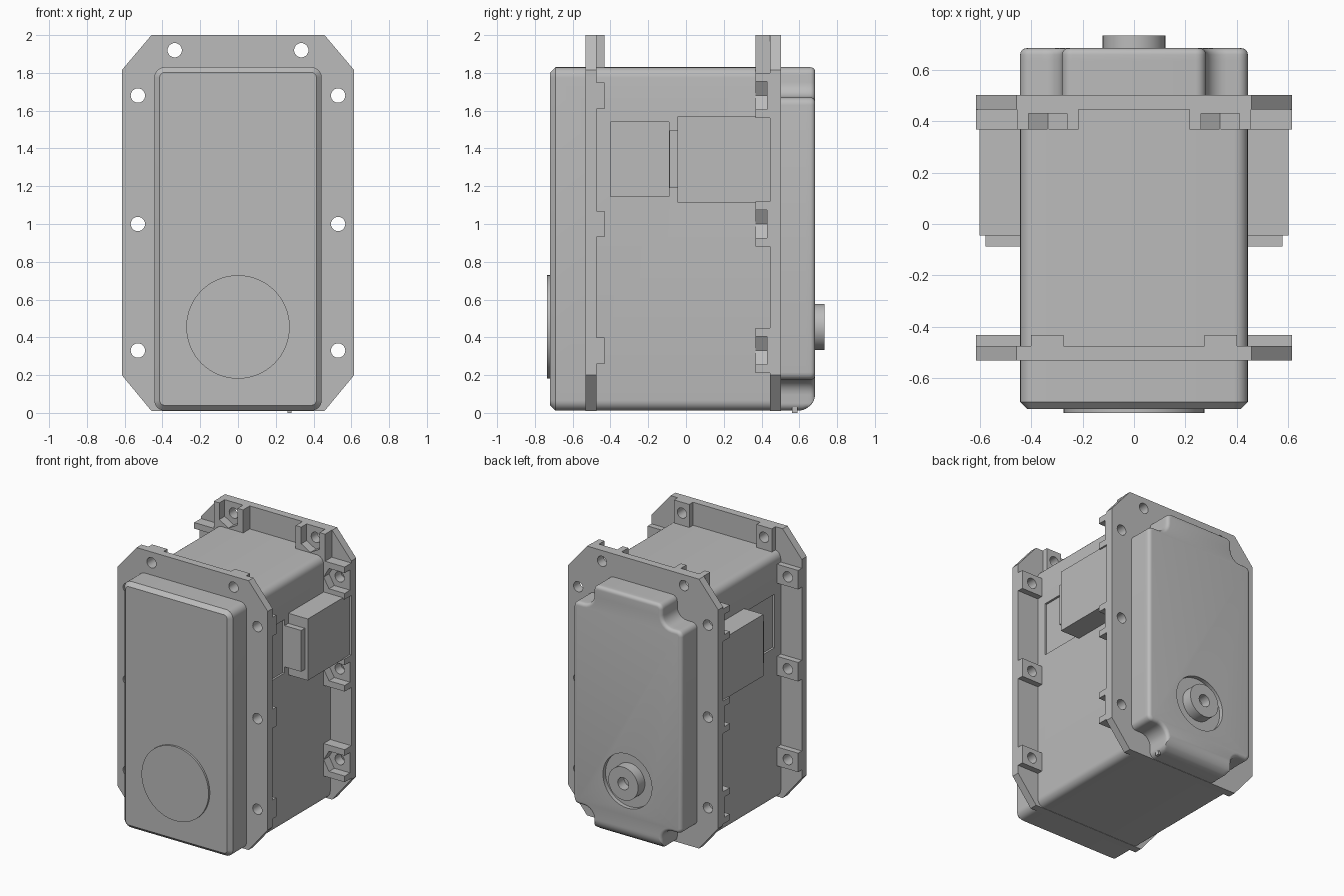
import bpy, bmesh, math
from mathutils import Vector

cube = bpy.data.objects.get("Cube")
if cube:
    bpy.data.objects.remove(cube)

grey = bpy.data.materials.new("housing grey")
grey.use_nodes = True
grey.diffuse_color = (0.5, 0.5, 0.5, 1)
grey.node_tree.nodes["Principled BSDF"].inputs["Base Color"].default_value = grey.diffuse_color


def loft(name, rings):
    """Closed solid through matching rings of (x, y, z) points."""
    bm = bmesh.new()
    loops = [[bm.verts.new(p) for p in ring] for ring in rings]
    n = len(loops[0])
    bm.faces.new(loops[0])
    bm.faces.new(loops[-1])
    for a, b in zip(loops, loops[1:]):
        for i in range(n):
            j = (i + 1) % n
            bm.faces.new((a[i], a[j], b[j], b[i]))
    bmesh.ops.recalc_face_normals(bm, faces=bm.faces)
    mesh = bpy.data.meshes.new(name)
    bm.to_mesh(mesh)
    bm.free()
    mesh.materials.append(grey)
    obj = bpy.data.objects.new(name, mesh)
    bpy.context.collection.objects.link(obj)
    return obj


def prism(name, outline, y0, y1):
    return loft(name, [[(x, y, z) for x, z in outline] for y in (y0, y1)])


def box(name, x0, x1, y0, y1, z0, z1):
    return prism(name, [(x0, z0), (x1, z0), (x1, z1), (x0, z1)], y0, y1)


def disc(name, x, z, r, y0, y1, n=48):
    angles = [2 * math.pi * i / n for i in range(n)]
    return prism(name, [(x + r * math.cos(a), z + r * math.sin(a)) for a in angles], y0, y1)


def combine(obj, tools, operation):
    for tool in tools:
        mod = obj.modifiers.new("combine", "BOOLEAN")
        mod.operation, mod.solver, mod.object = operation, "EXACT", tool
        bpy.context.view_layer.update()
        result = obj.evaluated_get(bpy.context.evaluated_depsgraph_get())
        mesh = bpy.data.meshes.new_from_object(result)
        obj.modifiers.clear()
        obj.data = mesh
        bpy.data.objects.remove(tool)


def smooth(obj):
    bpy.ops.object.select_all(action="DESELECT")
    obj.select_set(True)
    bpy.context.view_layer.objects.active = obj
    bpy.ops.object.shade_smooth_by_angle(angle=math.radians(32))


def rounded(points, inset, convex=0.055, concave=0.08, steps=6):
    """Counter-clockwise right-angled outline, inset, with rounded corners."""
    pts = [Vector(p) for p in points]
    out = []
    for i, p in enumerate(pts):
        d0 = (p - pts[i - 1]).normalized()
        d1 = (pts[(i + 1) % len(pts)] - p).normalized()
        turn = d0.x * d1.y - d0.y * d1.x
        corner = p + (d1 - d0) * inset * (1 if turn > 0 else -1)
        r = max(convex - inset, 0.006) if turn > 0 else concave + inset
        centre = corner + (d1 - d0) * r
        for k in range(steps + 1):
            a = k / steps * math.pi / 2
            out.append(centre - d1 * r * math.cos(a) + d0 * r * math.sin(a))
    return out


W, LOW, HIGH = 0.443, 0.012, 1.83
AXIS = 0.455                      # height of the output shaft
HOLES = (0.33, 1.0, 1.68)         # heights of the side screws
MIRROR = (-1, 1)

# Main body with chamfered front
shell = [(-W, LOW), (W, LOW), (W, HIGH), (-W, HIGH)]
body = loft("main_body", [[(p.x, y, p.y) for p in rounded(shell, inset)]
            for y, inset in ((-0.72, 0.028), (-0.692, 0), (0.49, 0))])
combine(body, [box("cutter", s * W - 0.015, s * W + 0.015, -0.4, -0.09, 1.145, 1.54)
               for s in MIRROR], "DIFFERENCE")
smooth(body)

# Rear cover: notched corners, rounded rim, deeper rounding along the bottom
NX, NL, NH = 0.28, 0.175, 1.67
cover_outline = [(-NX, LOW), (NX, LOW), (NX, NL), (W, NL), (W, NH), (NX, NH),
                 (NX, HIGH), (-NX, HIGH), (-NX, NH), (-W, NH), (-W, NL), (-NX, NL)]
BACK, RIM, SCOOP = 0.684, 0.025, 0.09
layers = [(0.48, 0), (0.594, 0), (0.615, 0), (0.635, 0)]
for k in range(6):
    a = k / 5 * math.pi / 2
    layers.append((BACK - RIM + RIM * math.sin(a), RIM * (1 - math.cos(a))))
rings = []
for y, inset in layers:
    t = max(0, y - (BACK - SCOOP))
    floor = LOW + SCOOP - math.sqrt(max(0, SCOOP ** 2 - t ** 2))
    rings.append([(p.x, y, max(p.y, floor + 0.02 * (p.y - LOW)))
                  for p in rounded(cover_outline, inset, 0.04)])
cover = loft("rear_cover", rings)
combine(cover, [disc("cutter", 0, AXIS, 0.2, BACK - 0.03, 0.8)], "DIFFERENCE")
smooth(cover)

# Output shaft with bore, and front cap
shaft = disc("output_shaft", 0, AXIS, 0.122, 0.62, 0.733)
combine(shaft, [disc("cutter", 0, AXIS, 0.045, 0.66, 0.8, 32)], "DIFFERENCE")
smooth(shaft)
smooth(disc("front_cap", 0, AXIS, 0.274, -0.735, -0.7, 64))


# Mounting flanges
def flange(name, y0, y1, pad0, pad1, half, top_x0, top_x1):
    fx, cx = 0.615, 0.458
    outline = [(-cx, 0.01), (cx, 0.01), (fx, 0.2), (fx, 1.815),
               (cx, 2), (-cx, 2), (-fx, 1.815), (-fx, 0.2)]
    plate = prism(name, outline, y0, y1)
    pads, holes = [], []
    for s in MIRROR:
        for z in HOLES:
            pads.append(box("pad", *sorted((s * 0.4, s * fx)), pad0, pad1, z - half, z + half))
            holes.append(disc("hole", s * 0.53, z, 0.038, -1, 1, 24))
        pads.append(box("pad", *sorted((s * top_x0, s * top_x1)), pad0, pad1, 1.78, 2))
        holes.append(disc("hole", s * 0.335, 1.92, 0.038, -1, 1, 24))
    combine(plate, pads, "UNION")
    combine(plate, holes, "DIFFERENCE")
    return plate


front = flange("front_flange", -0.531, -0.474, -0.5, -0.431, 0.07, 0.275, 0.4)
rear = flange("rear_flange", 0.445, 0.502, 0.367, 0.47, 0.12, 0.215, 0.455)

# Nut pockets, open outwards with a pointed inner end
R = 0.0866
pocket = [(0.3, -0.075), (0.3, 0.075), (-R / 2, 0.075), (-R, 0), (-R / 2, -0.075)]
slots = []
for s in MIRROR:
    for z in HOLES:
        slots.append(prism("slot", [(s * (0.53 + u), z + v) for u, v in pocket], 0.3, 0.43))
    slots.append(prism("slot", [(s * 0.335 + v, 1.92 + u) for u, v in pocket], 0.3, 0.43))
combine(rear, slots, "DIFFERENCE")
smooth(front)
smooth(rear)

# Side connectors
for s, side in zip(MIRROR, ("right", "left")):
    box(side + "_connector_housing", *sorted((s * 0.42, s * 0.602)), -0.045, 0.45, 1.115, 1.57)
    box(side + "_connector_plug", *sorted((s * 0.42, s * 0.578)), -0.088, 0, 1.19, 1.495)

# Small pip under the body
box("bottom_pip", 0.262, 0.282, 0.56, 0.59, 0, 0.03)
